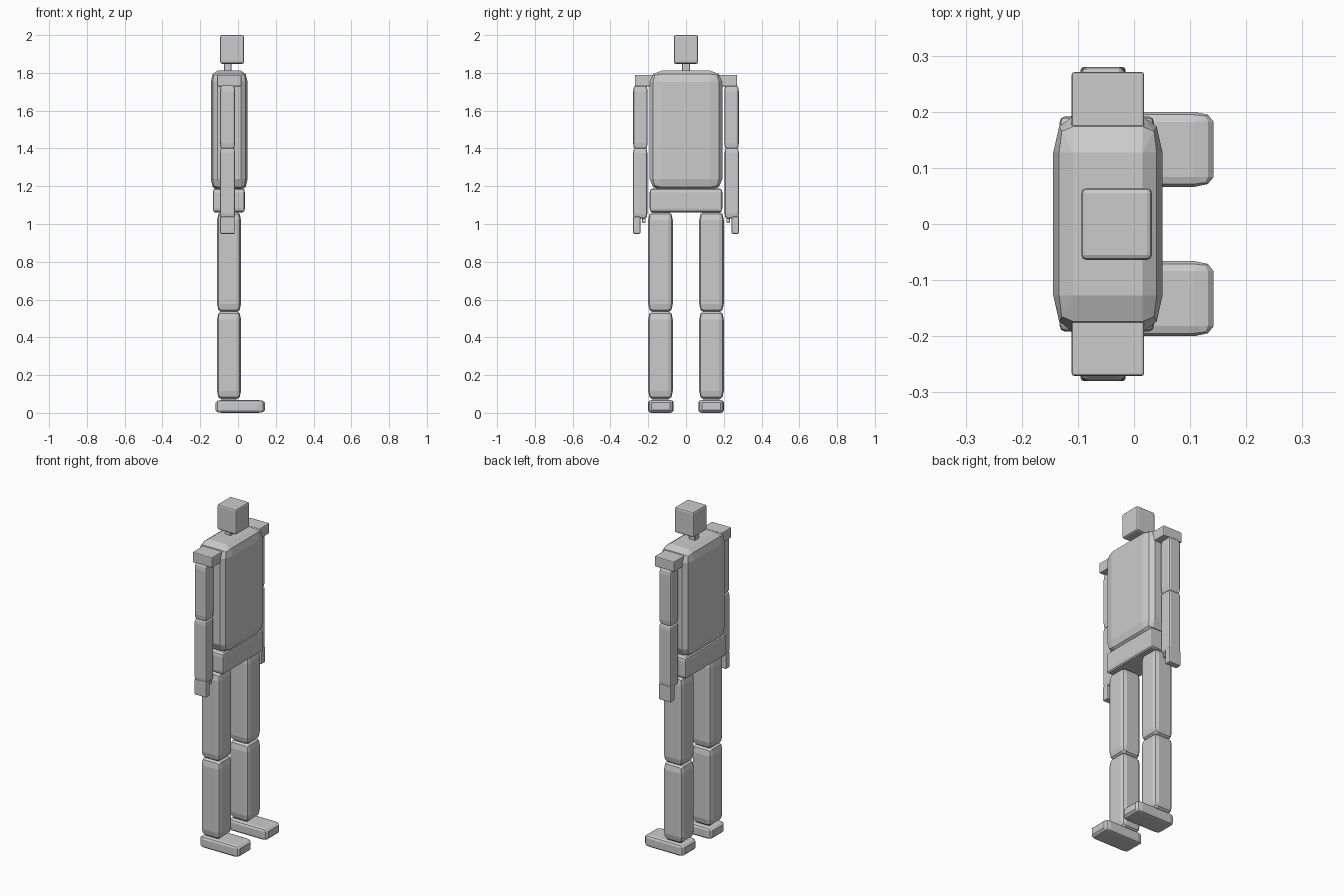
import bpy, bmesh, itertools, math

if "Cube" in bpy.data.objects:
    bpy.data.objects.remove(bpy.data.objects["Cube"])


def block(name, x, y, z, bevel, mirror=False, rounded=True):
    """Box between (min, max) ranges with its own bevel size on each axis."""
    ranges = (x, y, z)
    steps = [(1, 0, 0), (0, 1, 0), (0, 0, 1)]
    if rounded:
        s, t = math.sqrt(0.5), math.sqrt(1 / 3)
        steps += [(s, s, 0), (s, 0, s), (0, s, s), (t, t, t)]
    bm = bmesh.new()
    for corner in itertools.product((-1, 1), repeat=3):
        for step in steps:
            co = []
            for (lo, hi), sign, b, d in zip(ranges, corner, bevel, step):
                half = (hi - lo) / 2
                co.append((lo + hi) / 2 + sign * (half - b + b * d))
            bm.verts.new(co)
    bmesh.ops.convex_hull(bm, input=bm.verts[:])
    bmesh.ops.dissolve_limit(bm, angle_limit=0.01, verts=bm.verts[:], edges=bm.edges[:])
    bmesh.ops.recalc_face_normals(bm, faces=bm.faces[:])
    mesh = bpy.data.meshes.new(name)
    bm.to_mesh(mesh)
    bm.free()
    ob = bpy.data.objects.new(name, mesh)
    bpy.context.collection.objects.link(ob)
    if mirror:
        mod = ob.modifiers.new("mirror", 'MIRROR')
        mod.use_axis = (False, True, False)
        mod.use_bisect_axis = (False, False, False)
        mod.use_mirror_merge = False
    return ob


# head, neck and trunk
block("head", (-0.094, 0.032), (-0.064, 0.064), (1.848, 2.0), (0.009, 0.009, 0.011))
block("neck", (-0.074, -0.034), (-0.021, 0.021), (1.79, 1.86), (0.003, 0.003, 0.003), rounded=False)
block("torso", (-0.144, 0.051), (-0.193, 0.193), (1.178, 1.812), (0.036, 0.066, 0.06))
block("pelvis", (-0.133, 0.036), (-0.192, 0.192), (1.062, 1.188), (0.01, 0.012, 0.02))

# arms
arm_x = (-0.095, -0.015)
block("shoulders", (-0.111, 0.018), (0.157, 0.271), (1.728, 1.79), (0.005, 0.005, 0.005), True)
block("upper_arms", arm_x, (0.203, 0.28), (1.395, 1.735), (0.012, 0.012, 0.035), True)
block("forearms", arm_x, (0.205, 0.28), (1.03, 1.402), (0.01, 0.01, 0.025), True)
block("hands", arm_x, (0.242, 0.28), (0.948, 1.04), (0.006, 0.005, 0.006), True)
block("thumbs", (-0.05, -0.025), (0.214, 0.232), (1.005, 1.04), (0.003, 0.003, 0.003), True)

# legs
leg_x, leg_y = (-0.111, 0.016), (0.07, 0.2)
block("thighs", leg_x, leg_y, (0.532, 1.066), (0.024, 0.024, 0.045), True)
block("shins", leg_x, leg_y, (0.07, 0.54), (0.024, 0.024, 0.045), True)
block("feet", (-0.12, 0.142), (0.066, 0.2), (0.0, 0.068), (0.035, 0.018, 0.014), True)
